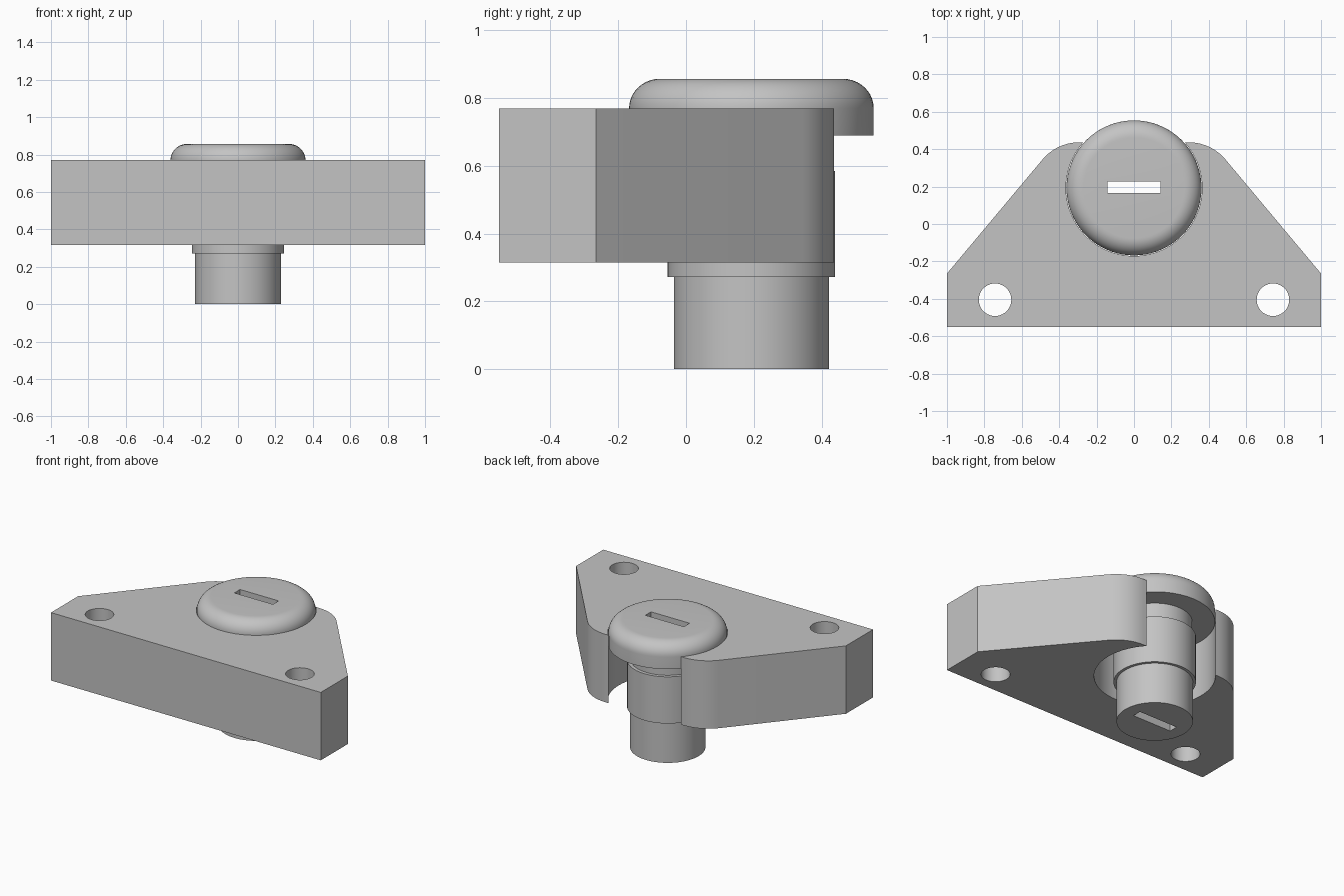
import bpy, bmesh
from math import sin, cos, pi, atan2, radians, tan, acos

cube = bpy.data.objects.get("Cube")
if cube:
    bpy.data.objects.remove(cube, do_unlink=True)

grey = bpy.data.materials.new("plain grey")
grey.use_nodes = True
colour = (0.55, 0.55, 0.55, 1)
grey.diffuse_color = colour
grey.node_tree.nodes["Principled BSDF"].inputs["Base Color"].default_value = colour

AXIS_Y = 0.193           # centre of the plug
BOTTOM, TOP = 0.315, 0.77
BACK = 0.437


def finish(name, bm):
    bmesh.ops.recalc_face_normals(bm, faces=bm.faces)
    mesh = bpy.data.meshes.new(name)
    bm.to_mesh(mesh)
    bm.free()
    mesh.materials.append(grey)
    obj = bpy.data.objects.new(name, mesh)
    bpy.context.collection.objects.link(obj)
    return obj


def cut(obj, cutter):
    cutter.hide_render = True
    mod = obj.modifiers.new("cut", 'BOOLEAN')
    mod.operation = 'DIFFERENCE'
    mod.solver = 'EXACT'
    mod.object = cutter
    bpy.ops.object.select_all(action='DESELECT')
    bpy.context.view_layer.objects.active = obj
    obj.select_set(True)
    bpy.ops.object.modifier_apply(modifier=mod.name)
    bpy.data.objects.remove(cutter, do_unlink=True)


def smooth(obj):
    bpy.ops.object.select_all(action='DESELECT')
    bpy.context.view_layer.objects.active = obj
    obj.select_set(True)
    bpy.ops.object.shade_smooth_by_angle(angle=radians(30))


def arc(cx, cy, rx, ry, start, end, steps):
    angles = [start + (end - start) * i / steps for i in range(steps + 1)]
    return [(cx + rx * cos(a), cy + ry * sin(a)) for a in angles]


# Bracket: half outline with a rounded back corner, mirrored around the open pocket
front_y, side_y = -0.552, -0.265
knee_x, tangent = 0.412, 0.12
slope = atan2(BACK - side_y, 1 - knee_x)
round_r = tangent / tan(slope / 2)
corner = arc(knee_x - tangent, BACK - round_r, round_r, round_r,
             pi / 2 - slope, pi / 2, 10)
half = [(1, front_y), (1, side_y)] + corner
pocket_r = 0.364
rise = atan2(BACK - AXIS_Y, (pocket_r ** 2 - (BACK - AXIS_Y) ** 2) ** 0.5)
pocket = arc(0, AXIS_Y, pocket_r, pocket_r, rise, -pi - rise, 56)
outline = half + pocket + [(-x, y) for x, y in reversed(half)]

bm = bmesh.new()
base = bm.faces.new([bm.verts.new((x, y, BOTTOM)) for x, y in outline])
walls = bmesh.ops.extrude_face_region(bm, geom=[base])
bmesh.ops.translate(bm, vec=(0, 0, TOP - BOTTOM),
                    verts=[v for v in walls["geom"] if isinstance(v, bmesh.types.BMVert)])
bracket = finish("bracket", bm)

# Screw holes
for side in (-1, 1):
    bpy.ops.mesh.primitive_cylinder_add(vertices=40, radius=0.087, depth=1,
                                        location=(side * 0.743, -0.405, 0.55))
    cut(bracket, bpy.context.object)
smooth(bracket)

# Plug: stepped barrel with a rounded cap, turned around its axis
cap_r, flat_r, cap_z, cap_top = 0.361, 0.27, 0.77, 0.857
profile = [(0, 0), (0.229, 0), (0.229, 0.272), (0.247, 0.272), (0.247, 0.585),
           (0.225, 0.585), (0.225, 0.69), (cap_r, 0.69)]
profile += arc(flat_r, cap_z, cap_r - flat_r, cap_top - cap_z, 0, pi / 2, 10)
profile += [(0, cap_top)]
bm = bmesh.new()
verts = [bm.verts.new((r, AXIS_Y, z)) for r, z in profile]
edges = [bm.edges.new(pair) for pair in zip(verts, verts[1:])]
bmesh.ops.spin(bm, geom=verts + edges, cent=(0, AXIS_Y, 0), axis=(0, 0, 1),
               angle=2 * pi, steps=72)
bmesh.ops.remove_doubles(bm, verts=bm.verts, dist=0.0005)
plug = finish("plug", bm)

# Slot running through the plug
bpy.ops.mesh.primitive_cube_add(size=1, location=(0, AXIS_Y + 0.003, 0.5))
slot = bpy.context.object
slot.scale = (0.286, 0.06, 2)
bpy.context.view_layer.update()
cut(plug, slot)
smooth(plug)
